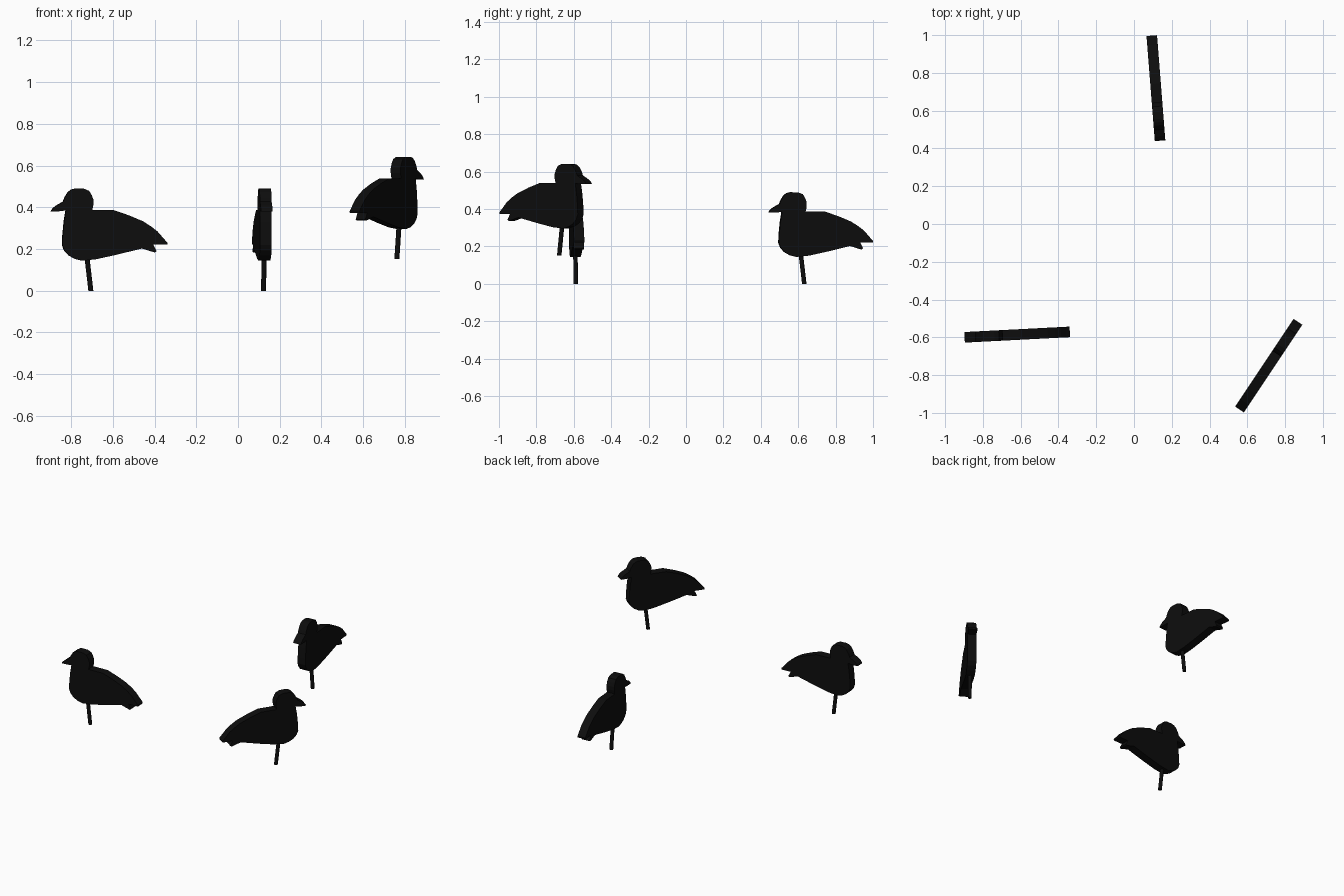
import bpy, bmesh
from math import atan2
from mathutils import Matrix, Vector

if "Cube" in bpy.data.objects:
    bpy.data.objects.remove(bpy.data.objects["Cube"])

THICK = 0.056

# Side silhouette: distance back from beak tip, height
PROFILE = [
    (0.000, 0.381), (0.008, 0.394), (0.024, 0.408), (0.058, 0.427),
    (0.066, 0.448), (0.082, 0.474), (0.098, 0.485), (0.115, 0.490),
    (0.158, 0.489), (0.182, 0.479), (0.194, 0.460), (0.203, 0.436),
    (0.203, 0.412), (0.197, 0.387), (0.302, 0.386), (0.372, 0.362),
    (0.441, 0.333), (0.480, 0.308), (0.510, 0.285), (0.536, 0.255),
    (0.558, 0.230), (0.557, 0.221), (0.490, 0.222), (0.506, 0.190),
    (0.498, 0.184), (0.437, 0.203), (0.320, 0.174), (0.216, 0.151),
    (0.150, 0.144), (0.115, 0.153), (0.085, 0.170), (0.064, 0.193),
    (0.054, 0.220), (0.056, 0.265), (0.062, 0.330), (0.071, 0.385),
    (0.040, 0.381),
]
LEG_TOP, LEG_BASE = Vector((0.171, 0, 0.18)), Vector((0.192, 0, 0.0))

black = bpy.data.materials.new("black")
black.diffuse_color = (0.004, 0.004, 0.004, 1)
black.use_nodes = True
black.node_tree.nodes["Principled BSDF"].inputs["Base Color"].default_value = black.diffuse_color


def add_object(name, bm, matrix):
    bmesh.ops.recalc_face_normals(bm, faces=bm.faces)
    mesh = bpy.data.meshes.new(name)
    bm.to_mesh(mesh)
    bm.free()
    mesh.materials.append(black)
    obj = bpy.data.objects.new(name, mesh)
    obj.matrix_world = matrix
    bpy.context.collection.objects.link(obj)


def make_bird(name, beak, tail, lift):
    angle = atan2(tail[1] - beak[1], tail[0] - beak[0])
    place = Matrix.Translation((beak[0], beak[1], lift)) @ Matrix.Rotation(angle, 4, 'Z')

    # Flat cut-out body with head, beak and tail
    bm = bmesh.new()
    face = bm.faces.new([bm.verts.new((u, -THICK / 2, z)) for u, z in PROFILE])
    out = bmesh.ops.extrude_face_region(bm, geom=[face], use_keep_orig=True)
    moved = [g for g in out["geom"] if isinstance(g, bmesh.types.BMVert)]
    bmesh.ops.translate(bm, verts=moved, vec=(0, THICK, 0))
    add_object(name + "_body", bm, place)

    # Slanted round peg leg, ends kept level
    bm = bmesh.new()
    bmesh.ops.create_cone(bm, cap_ends=True, segments=12, radius1=0.012,
                          radius2=0.012, depth=LEG_TOP.z)
    mid, slope = (LEG_TOP + LEG_BASE) / 2, (LEG_TOP.x - LEG_BASE.x) / LEG_TOP.z
    for v in bm.verts:
        v.co.x += v.co.z * slope
        v.co += mid
    add_object(name + "_leg", bm, place)


make_bird("left_bird", (-0.897, -0.600), (-0.338, -0.571), 0)
make_bird("back_bird", (0.138, 0.441), (0.094, 0.998), 0)
make_bird("raised_bird", (0.868, -0.518), (0.558, -0.983), 0.152)
